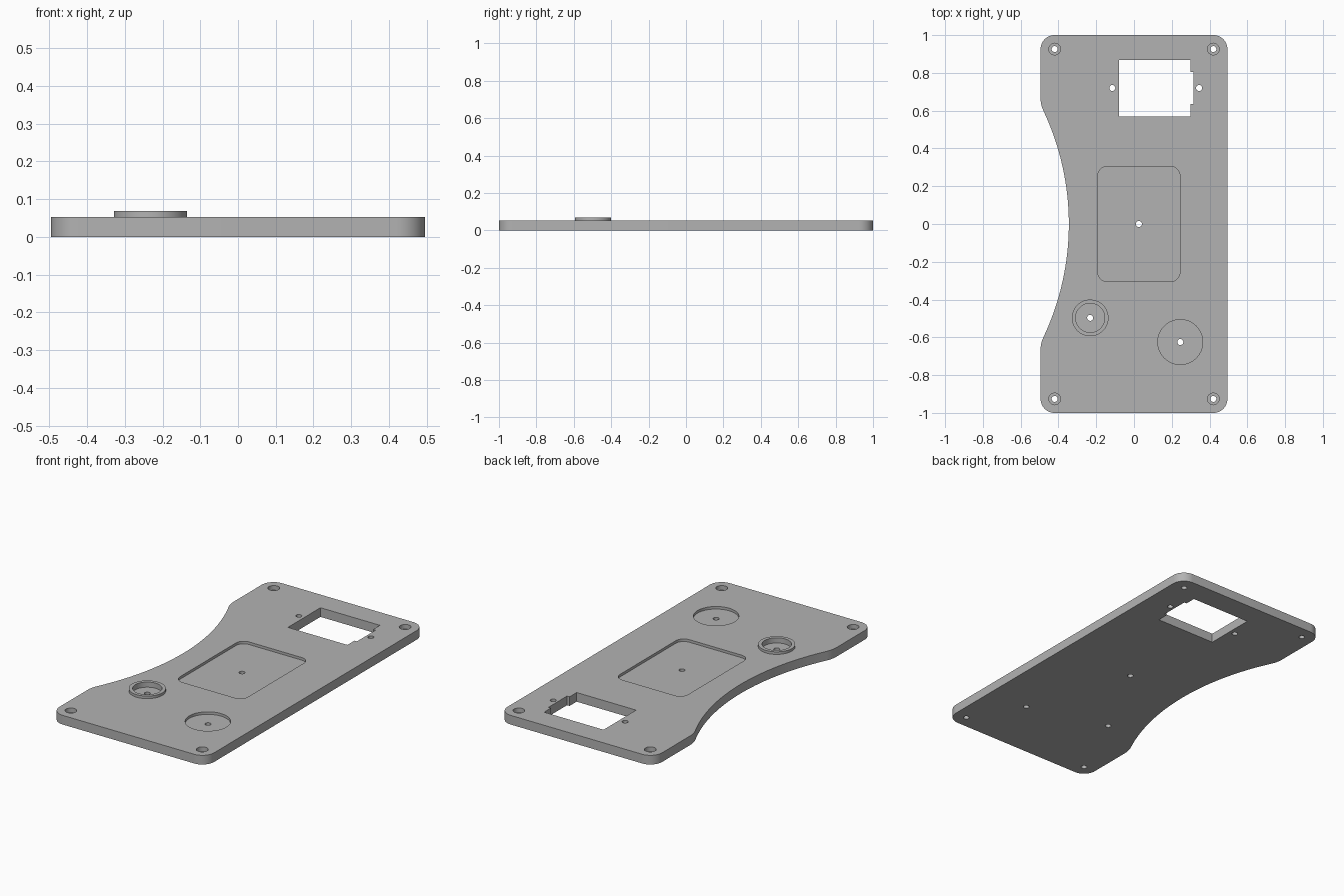
import bpy
import bmesh
from math import radians, cos, sin, atan2, hypot

cube = bpy.data.objects.get("Cube")
if cube:
    bpy.data.objects.remove(cube, do_unlink=True)

TOP = 0.053      # plate thickness
FLOOR = 0.038    # floor of the shallow pockets
RIM = 0.068      # top of the raised collar
HALF_X, HALF_Y = 0.495, 1.0

grey = bpy.data.materials.new("plain grey")
grey.use_nodes = True
COLOUR = (0.45, 0.45, 0.45, 1)
grey.diffuse_color = COLOUR
grey.node_tree.nodes["Principled BSDF"].inputs["Base Color"].default_value = COLOUR


def arc(cx, cy, r, start, end, steps):
    return [(cx + r * cos(start + (end - start) * i / steps),
             cy + r * sin(start + (end - start) * i / steps)) for i in range(steps + 1)]


def rounded_rect(x0, x1, y0, y1, r):
    corners = [(x1 - r, y1 - r), (x0 + r, y1 - r), (x0 + r, y0 + r), (x1 - r, y0 + r)]
    pts = []
    for k, (cx, cy) in enumerate(corners):
        pts += arc(cx, cy, r, radians(90 * k), radians(90 * k + 90), 10)
    return pts


def rect(x0, x1, y0, y1):
    return [(x0, y0), (x1, y0), (x1, y1), (x0, y1)]


def circle(x, y, r, sides=48):
    return arc(x, y, r, 0, radians(360), sides)[:-1]


def prism(name, outline, z0, z1):
    """Extrude a flat counter-clockwise outline from z0 to z1."""
    bm = bmesh.new()
    face = bm.faces.new([bm.verts.new((x, y, z0)) for x, y in outline])
    top = bmesh.ops.extrude_face_region(bm, geom=[face])["geom"]
    verts = [v for v in top if isinstance(v, bmesh.types.BMVert)]
    bmesh.ops.translate(bm, verts=verts, vec=(0, 0, z1 - z0))
    bmesh.ops.recalc_face_normals(bm, faces=bm.faces)
    mesh = bpy.data.meshes.new(name)
    bm.to_mesh(mesh)
    bm.free()
    mesh.materials.append(grey)
    obj = bpy.data.objects.new(name, mesh)
    bpy.context.collection.objects.link(obj)
    return obj


def combine(target, operation, outline, z0, z1):
    """Boolean a prism into the target and discard the prism."""
    tool = prism("tool", outline, z0, z1)
    tool.hide_render = True
    bpy.context.view_layer.objects.active = target
    mod = target.modifiers.new("boolean", "BOOLEAN")
    mod.operation, mod.object, mod.solver = operation, tool, "EXACT"
    bpy.ops.object.modifier_apply(modifier=mod.name)
    bpy.data.objects.remove(tool, do_unlink=True)


def cut(outline, floor=-0.1):
    combine(plate, "DIFFERENCE", outline, floor, 0.2)


# Plate outline: rounded corners and a wide scooped waist on one side
R_CORNER, R_WAIST, R_BLEND = 0.075, 1.4, 0.17
waist_x = -0.345 - R_WAIST
blend_x, blend_y = -HALF_X + R_BLEND, 0.67
angle = atan2(blend_y, blend_x - waist_x)
cx, cy = HALF_X - R_CORNER, HALF_Y - R_CORNER
half_turn, quarter = radians(180), radians(90)
outline = arc(cx, cy, R_CORNER, 0, quarter, 12)
outline += arc(-cx, cy, R_CORNER, quarter, half_turn, 12)
outline += arc(blend_x, blend_y, R_BLEND, half_turn, half_turn + angle, 8)
outline += arc(waist_x, 0, R_WAIST, angle, -angle, 48)[1:-1]
outline += arc(blend_x, -blend_y, R_BLEND, half_turn - angle, half_turn, 8)
outline += arc(-cx, -cy, R_CORNER, half_turn, half_turn + quarter, 12)
outline += arc(cx, -cy, R_CORNER, -quarter, 0, 12)
plate = prism("mounting_plate", outline, 0, TOP)

# Raised collar around the small round pocket
collar = (-0.232, -0.497)
combine(plate, "UNION", circle(*collar, 0.097, 64), 0.02, RIM)

# Shallow pockets
cut(circle(*collar, 0.077, 64), FLOOR)
cut(circle(0.245, -0.625, 0.119, 64), FLOOR)
cut(rounded_rect(-0.192, 0.243, -0.305, 0.305, 0.05), FLOOR)

# Rectangular window with a side notch
cut(rect(-0.08, 0.30, 0.57, 0.867))
cut(rect(0.25, 0.316, 0.635, 0.805))

# Counterbored corner screw holes
corners = [(sx * 0.42, sy * 0.926) for sx in (-1, 1) for sy in (-1, 1)]
for x, y in corners:
    cut(circle(x, y, 0.031, 32), TOP / 2)

# Through holes
for x, y in corners + [collar, (0.245, -0.625), (0.026, 0),
                       (-0.115, 0.72), (0.345, 0.72)]:
    cut(circle(x, y, 0.016, 24))

# Smooth round walls, crisp edges
bpy.ops.object.select_all(action="DESELECT")
plate.select_set(True)
bpy.context.view_layer.objects.active = plate
bpy.ops.object.shade_smooth_by_angle(angle=radians(30))
